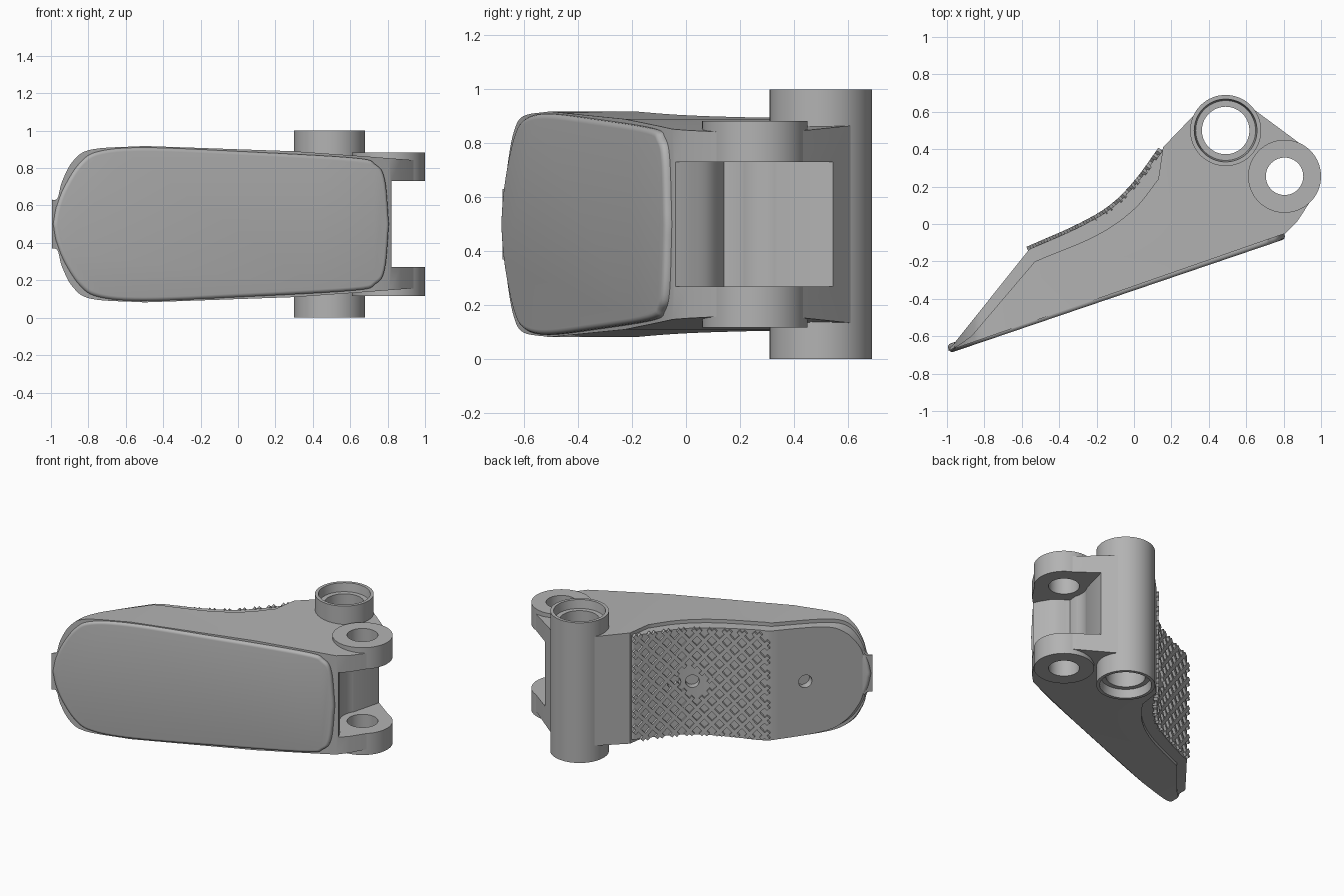
import bpy, bmesh, math
from mathutils import Vector

cube = bpy.data.objects.get("Cube")
if cube:
    bpy.data.objects.remove(cube)

grey = bpy.data.materials.new("matte_grey")
grey.use_nodes = True
grey.diffuse_color = (0.45, 0.45, 0.45, 1)
grey.node_tree.nodes["Principled BSDF"].inputs["Base Color"].default_value = (0.45, 0.45, 0.45, 1)

HUB, LUG = (0.49, 0.5), (0.805, 0.255)


def finish(bm, name):
    bmesh.ops.recalc_face_normals(bm, faces=bm.faces)
    mesh = bpy.data.meshes.new(name)
    bm.to_mesh(mesh)
    bm.free()
    mesh.materials.append(grey)
    obj = bpy.data.objects.new(name, mesh)
    bpy.context.collection.objects.link(obj)
    return obj


def activate(obj):
    bpy.ops.object.select_all(action='DESELECT')
    obj.select_set(True)
    bpy.context.view_layer.objects.active = obj


def smooth(obj):
    activate(obj)
    bpy.ops.object.shade_smooth_by_angle(angle=math.radians(30))


def apply_mod(obj, mod):
    activate(obj)
    bpy.ops.object.modifier_apply(modifier=mod.name)


def combine(obj, cutter, operation):
    mod = obj.modifiers.new("cut", 'BOOLEAN')
    mod.object, mod.operation, mod.solver = cutter, operation, 'EXACT'
    apply_mod(obj, mod)
    bpy.data.objects.remove(cutter)


def spline(pts, steps=6):
    """Smooth curve through the given points."""
    p = [Vector(q) for q in pts]
    p = [2 * p[0] - p[1]] + p + [2 * p[-1] - p[-2]]
    out = []
    for a, b, c, d in zip(p, p[1:], p[2:], p[3:]):
        for i in range(steps):
            t = i / steps
            out.append(0.5 * (2 * b + (c - a) * t + (2 * a - 5 * b + 4 * c - d) * t**2
                              + (3 * b - a - 3 * c + d) * t**3))
    return out + [p[-2]]


def arc(centre, r, start, end, n=16):
    return [Vector((centre[0] + r * math.cos(math.radians(start + (end - start) * i / n)),
                    centre[1] + r * math.sin(math.radians(start + (end - start) * i / n))))
            for i in range(n + 1)]


def prism(name, base, offset):
    """Extrude a closed outline of 3D points."""
    bm = bmesh.new()
    face = bm.faces.new([bm.verts.new(p) for p in base])
    new = bmesh.ops.extrude_face_region(bm, geom=[face])["geom"]
    bmesh.ops.translate(bm, vec=offset, verts=[v for v in new if isinstance(v, bmesh.types.BMVert)])
    return finish(bm, name)


def plan_prism(name, pts, z0=-0.1, z1=1.1):
    return prism(name, [(p[0], p[1], z0) for p in pts], (0, 0, z1 - z0))


def mirrored(upper):
    """Close an x-z outline by mirroring it about mid height."""
    return [Vector(p) for p in upper] + [Vector((p[0], 1 - p[1])) for p in reversed(upper)]


def elevation_prism(pts):
    return prism("outline", [(p[0], -1, p[1]) for p in pts], (0, 2, 0))


def lathe(name, centre, section, n=64):
    bm = bmesh.new()
    rings = [[bm.verts.new((p.x, p.y, z)) for p in arc(centre, r, 0, 360, n)[:n]] for r, z in section]
    for a, b in zip(rings, rings[1:] + rings[:1]):
        for i in range(n):
            j = (i + 1) % n
            bm.faces.new((a[i], a[j], b[j], b[i]))
    obj = finish(bm, name)
    smooth(obj)


def bore(obj, centre, r):
    combine(obj, plan_prism("bore", arc(centre, r, 0, 360, 48)[:48]), 'DIFFERENCE')


# Main body: plan profile trimmed by the side outline
inner = spline([(-0.53, -0.2), (-0.2, -0.06), (0, 0.08), (0.13, 0.24)])
tip = spline([(-1, 0.63), (-0.965, 0.64), (-0.94, 0.73), (-0.88, 0.84), (-0.78, 0.9), (-0.5, 0.918)])
plan = [Vector((-0.97, -0.67)), Vector((-0.87, -0.6))] + inner + [Vector((0.155, 0.41))]
plan += arc(HUB, 0.18, 142, 52) + arc(LUG, 0.19, 52, -38)
plan += [Vector((0.87, 0.01)), Vector((0.81, -0.05))]
body = plan_prism("main_body", plan)
combine(body, elevation_prism(mirrored(tip + [Vector((0.3, 0.89)), Vector((0.65, 0.865)),
                                             Vector((1.1, 0.83))])), 'INTERSECT')
# Fork slot between the lugs
slot = spline([(0.83, -0.06), (0.79, 0.02), (0.74, 0.09), (0.66, 0.14)])
slot += [Vector(p) for p in ((0.67, 0.3), (0.735, 0.55), (0.75, 0.65), (1.2, 0.65), (1.2, -0.06))]
combine(body, plan_prism("slot", slot, 0.27, 0.73), 'DIFFERENCE')
bore(body, HUB, 0.175)
bore(body, LUG, 0.15)
smooth(body)

# Front cover with rounded rim
SLOPE = 0.34
cover_top = spline([(-0.985, 0.5), (-0.965, 0.6), (-0.92, 0.71), (-0.84, 0.83), (-0.74, 0.89),
                    (-0.5, 0.91), (0, 0.89), (0.62, 0.855), (0.74, 0.82), (0.79, 0.74), (0.812, 0.5)])
loop = cover_top + [Vector((p.x, 1 - p.y)) for p in reversed(cover_top[1:-1])]
cover = prism("front_cover", [(p.x, -0.69 + (p.x + 0.985) * SLOPE, p.y) for p in loop],
              (-0.015, 0.045, 0))
bev = cover.modifiers.new("rim", 'BEVEL')
bev.width, bev.segments, bev.limit_method, bev.angle_limit = 0.02, 4, 'ANGLE', math.radians(50)
apply_mod(cover, bev)
smooth(cover)

# Grip pad on the back, inset from the body sides
grip = spline([(-0.56, -0.135), (-0.3, -0.02), (-0.12, 0.085), (0.02, 0.225), (0.14, 0.39)], 10)
pad_plan = [Vector((-0.995, -0.68))] + grip + [Vector((0.165, 0.4)), Vector((0.15, 0.23))]
pad_plan += [p + Vector((0.015, -0.015)) for p in reversed(inner)] + [Vector((-0.86, -0.61))]
pad = plan_prism("grip_pad", pad_plan)
pad_top = [Vector((p.x, p.y - (0.025 if p.x > -0.96 else 0))) for p in tip]
combine(pad, elevation_prism(mirrored(pad_top + [Vector((0.3, 0.865))])), 'INTERSECT')


def on_grip(s):
    """Point and outward normal at distance s along the grip."""
    for a, b in zip(grip, grip[1:]):
        d = (b - a).length
        if s <= d or b is grip[-1]:
            u = (b - a) / d
            return a + u * s, Vector((-u.y, u.x))
        s -= d


# Round screw holes in the pad
length = sum((b - a).length for a, b in zip(grip, grip[1:]))
mid = length * 0.56
holes = [on_grip(mid), on_grip(mid + 0.12), (Vector((-0.71, -0.33)), Vector((-0.79, 0.61)))]
for point, normal in holes:
    side = Vector((normal.y, -normal.x, 0))
    base = Vector((*(point - normal * 0.05), 0.5))
    ring = [base + side * p.x + Vector((0, 0, p.y)) for p in arc((0, 0), 0.045, 0, 360, 32)[:32]]
    combine(pad, prism("hole", ring, (*(normal * 0.15), 0)), 'DIFFERENCE')
smooth(pad)

# Diamond tread of short crossing ribs
bm = bmesh.new()
ROWS, COLS = 14, 18
ds, dz = length / COLS, 0.75 / ROWS
for i in range(COLS):
    for j in range(ROWS + 1):
        step = 1 if (i + j) % 2 == 0 else -1
        if not 0 <= j + step <= ROWS:
            continue
        if math.hypot((i + 0.5) * ds - mid, (j + step / 2 - ROWS / 2) * dz) < 0.09:
            continue
        corners = []
        for k, jj in ((i, j), (i + 1, j + step)):
            point, normal = on_grip(k * ds)
            along = Vector((normal.y, -normal.x)) * 0.009
            for w, h in ((-1, -0.01), (1, -0.01), (1, 0.018), (-1, 0.018)):
                q = point + normal * h - along * w * step
                corners.append(bm.verts.new((q.x, q.y, 0.125 + jj * dz + 0.009 * w)))
        a, b = corners[:4], corners[4:]
        bm.faces.new(a)
        bm.faces.new(b)
        for n in range(4):
            m = (n + 1) % 4
            bm.faces.new((a[n], a[m], b[m], b[n]))
finish(bm, "grip_tread")

# Hinge tube with counterbored ends
lathe("hinge_tube", HUB, [(0.19, 0), (0.19, 1), (0.168, 1), (0.16, 0.94), (0.127, 0.94),
                          (0.127, 0.06), (0.16, 0.06), (0.168, 0)])

# Pair of lugs
for name, z in (("lower_lug", 0.117), ("upper_lug", 0.73)):
    lathe(name, LUG, [(0.195, z), (0.195, z + 0.153), (0.1, z + 0.153), (0.1, z)])
